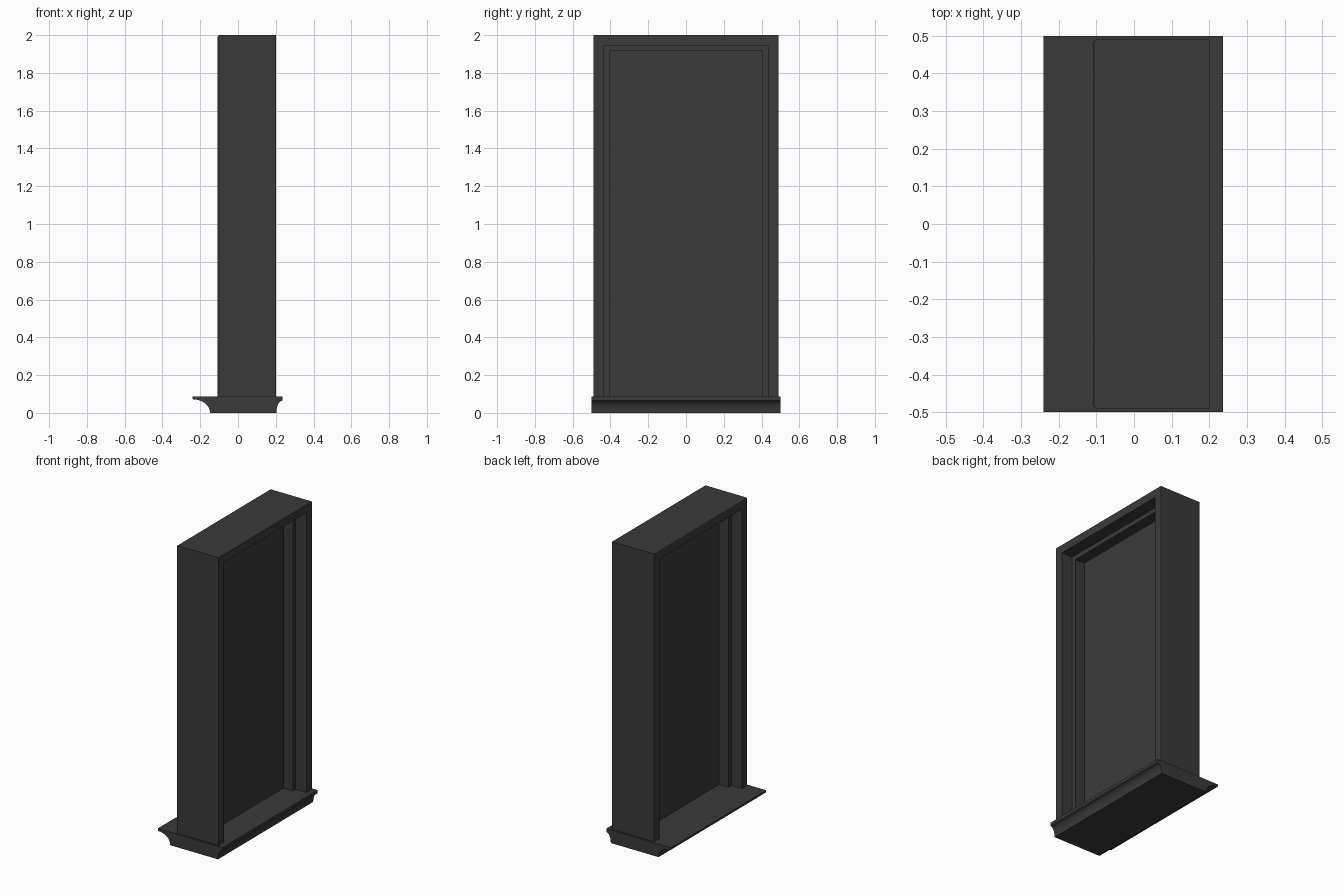
import bpy, bmesh, math
from mathutils import Vector

if "Cube" in bpy.data.objects:
    bpy.data.objects.remove(bpy.data.objects["Cube"])

dark = bpy.data.materials.new("dark_grey")
dark.diffuse_color = (0.042, 0.042, 0.042, 1)
dark.use_nodes = True
dark.node_tree.nodes["Principled BSDF"].inputs["Base Color"].default_value = dark.diffuse_color

SILL_TOP = 0.087


def extrude_profile(name, points, offset):
    """Close a planar outline into a face and extrude it into a solid."""
    bm = bmesh.new()
    face = bm.faces.new([bm.verts.new(p) for p in points])
    ext = bmesh.ops.extrude_face_region(bm, geom=[face])
    moved = [g for g in ext["geom"] if isinstance(g, bmesh.types.BMVert)]
    bmesh.ops.translate(bm, verts=moved, vec=Vector(offset))
    bmesh.ops.recalc_face_normals(bm, faces=bm.faces[:])
    mesh = bpy.data.meshes.new(name)
    bm.to_mesh(mesh)
    bm.free()
    obj = bpy.data.objects.new(name, mesh)
    bpy.context.collection.objects.link(obj)
    mesh.materials.append(dark)
    return obj


def surround(name, outer, top, inner, inner_top, x0, x1):
    """Two jambs and a head as one upside-down U, open at the sill."""
    yz = [(-outer, SILL_TOP), (-outer, top), (outer, top), (outer, SILL_TOP),
          (inner, SILL_TOP), (inner, inner_top), (-inner, inner_top), (-inner, SILL_TOP)]
    return extrude_profile(name, [(x0, y, z) for y, z in yz], (x1 - x0, 0, 0))


def cove(start, end, steps=8):
    """Concave quarter curve, leaving start sideways and reaching end vertically."""
    (ax, az), (bx, bz) = start, end
    angles = [math.pi / 2 * i / steps for i in range(steps + 1)]
    return [(ax + (bx - ax) * math.sin(a), az + (bz - az) * (1 - math.cos(a))) for a in angles]


# Sill with coved undersides on both faces
left = cove((-0.235, 0.071), (-0.148, 0.0))
right = cove((0.232, 0.063), (0.203, 0.0))
outline = [(-0.24, SILL_TOP), (-0.24, 0.074)] + left + right[::-1] + [(0.236, 0.066), (0.236, SILL_TOP)]
sill = extrude_profile("sill", [(x, -0.5, z) for x, z in outline], (0, 1, 0))

# Outer frame with eased outer edges on one face
frame = surround("outer_frame", 0.49, 2.0, 0.435, 1.945, -0.108, 0.2)
bm = bmesh.new()
bm.from_mesh(frame.data)
edges = [e for e in bm.edges
         if all(v.co.x < -0.1 and (abs(v.co.y) > 0.48 or v.co.z > 1.99) for v in e.verts)]
bmesh.ops.bevel(bm, geom=edges, offset=0.008, segments=2, profile=0.5, affect='EDGES')
bm.to_mesh(frame.data)
bm.free()

# Inner stop, set back from both faces
surround("inner_stop", 0.436, 1.946, 0.405, 1.915, -0.03, 0.12)

# Central panel
pane = [(0.04, y, z) for y, z in
        [(-0.406, SILL_TOP), (0.406, SILL_TOP), (0.406, 1.916), (-0.406, 1.916)]]
extrude_profile("panel", pane, (0.01, 0, 0))

# Smooth only the coved sill
bpy.ops.object.select_all(action='DESELECT')
bpy.context.view_layer.objects.active = sill
sill.select_set(True)
bpy.ops.object.shade_smooth_by_angle(angle=math.radians(30))
